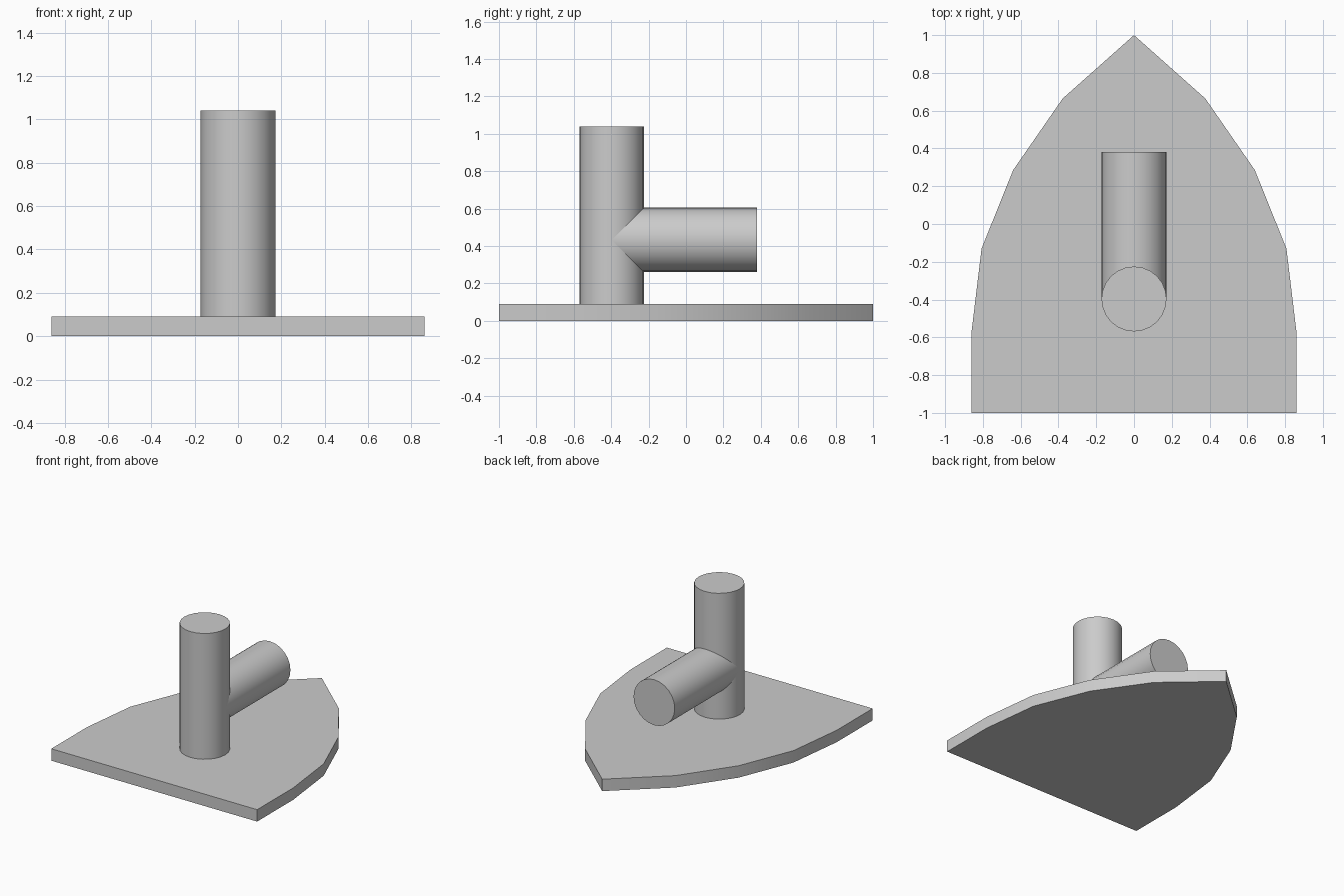
import bpy
import bmesh
from math import pi
from mathutils import Matrix, Vector

cube = bpy.data.objects.get("Cube")
if cube:
    bpy.data.objects.remove(cube, do_unlink=True)

GREY = (0.6, 0.6, 0.6, 1)
THICK = 0.09
RADIUS = 0.172
POST_Y = -0.397

grey = bpy.data.materials.new("plain_grey")
grey.use_nodes = True
grey.diffuse_color = GREY
grey.node_tree.nodes["Principled BSDF"].inputs["Base Color"].default_value = GREY


def finish(name, bm):
    """Turn a bmesh into a named object, smooth with sharp edges kept."""
    bmesh.ops.recalc_face_normals(bm, faces=bm.faces)
    mesh = bpy.data.meshes.new(name)
    bm.to_mesh(mesh)
    bm.free()
    mesh.materials.append(grey)
    obj = bpy.data.objects.new(name, mesh)
    bpy.context.collection.objects.link(obj)
    bpy.ops.object.select_all(action="DESELECT")
    obj.select_set(True)
    bpy.context.view_layer.objects.active = obj
    bpy.ops.object.shade_smooth_by_angle(angle=pi / 6)
    return obj


def rod(name, start, end):
    """Capped cylinder between two points."""
    start, end = Vector(start), Vector(end)
    axis = end - start
    turn = axis.to_track_quat("Z", "Y").to_matrix().to_4x4()
    bm = bmesh.new()
    bmesh.ops.create_cone(bm, cap_ends=True, segments=24, radius1=RADIUS,
                          radius2=RADIUS, depth=axis.length,
                          matrix=Matrix.Translation((start + end) / 2) @ turn)
    return finish(name, bm)


# Base plate: half outline mirrored, then extruded upward
half = [(0.86, -1), (0.86, -0.57), (0.807, -0.13), (0.64, 0.285), (0.377, 0.665)]
outline = half + [(0, 1)] + [(-x, y) for x, y in reversed(half)]
bm = bmesh.new()
base = bm.faces.new([bm.verts.new((x, y, 0)) for x, y in outline])
raised = bmesh.ops.extrude_face_region(bm, geom=[base], use_keep_orig=True)
bmesh.ops.translate(bm, vec=(0, 0, THICK),
                    verts=[v for v in raised["geom"] if isinstance(v, bmesh.types.BMVert)])
finish("base_plate", bm)

# Upright post, and the arm reaching back from its axis
rod("upright_post", (0, POST_Y, THICK), (0, POST_Y, 1.04))
rod("rear_arm", (0, POST_Y, 0.433), (0, 0.38, 0.433))
